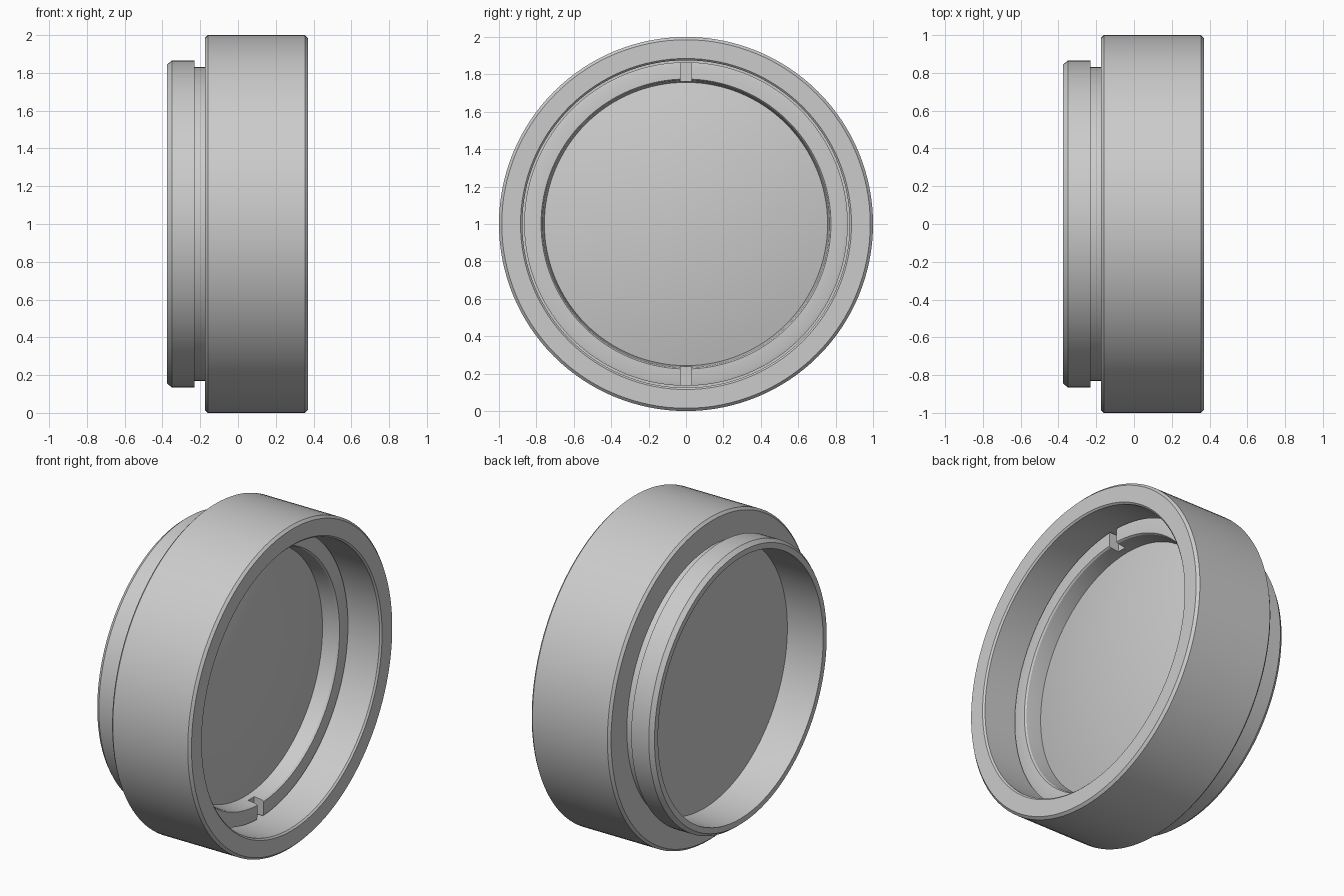
import bpy, bmesh, math
from mathutils import Matrix, Vector

if "Cube" in bpy.data.objects:
    bpy.data.objects.remove(bpy.data.objects["Cube"], do_unlink=True)

grey = bpy.data.materials.new("plain grey")
grey.use_nodes = True
COLOUR = (0.6, 0.6, 0.6, 1)
grey.diffuse_color = COLOUR
grey.node_tree.nodes["Principled BSDF"].inputs["Base Color"].default_value = COLOUR

CENTRE = Vector((0, 0, 1))


def make_object(name, bm):
    bmesh.ops.recalc_face_normals(bm, faces=bm.faces)
    mesh = bpy.data.meshes.new(name)
    bm.to_mesh(mesh)
    bm.free()
    mesh.materials.append(grey)
    obj = bpy.data.objects.new(name, mesh)
    bpy.context.collection.objects.link(obj)
    return obj


def select_only(obj):
    bpy.ops.object.select_all(action='DESELECT')
    obj.select_set(True)
    bpy.context.view_layer.objects.active = obj


def lathe(name, profile, closed=True, steps=128):
    """Revolve (x, radius) points around the horizontal x axis."""
    bm = bmesh.new()
    verts = [bm.verts.new((x, 0, 1 + r)) for x, r in profile]
    edges = [bm.edges.new(pair) for pair in zip(verts, verts[1:])]
    if closed:
        edges.append(bm.edges.new((verts[-1], verts[0])))
    bmesh.ops.spin(bm, geom=verts + edges, cent=CENTRE, axis=(1, 0, 0),
                   angle=math.tau, steps=steps)
    bmesh.ops.remove_doubles(bm, verts=bm.verts, dist=1e-5)
    return make_object(name, bm)


# Housing: wide barrel, rear neck and chamfered rear lip, stepped bore
housing = lathe("housing", [
    (0.37, 0.985), (0.355, 1.0), (-0.16, 1.0), (-0.175, 0.985),
    (-0.175, 0.83), (-0.23, 0.83), (-0.23, 0.865), (-0.35, 0.865),
    (-0.375, 0.845), (-0.375, 0.81), (-0.13, 0.81), (0.03, 0.81),
    (0.03, 0.875), (0.36, 0.875), (0.37, 0.885)])

# Retaining ring with a tapered inner wall
ring = lathe("retaining_ring", [
    (0.15, 0.865), (0.155, 0.845), (0.155, 0.775), (0.145, 0.768),
    (0.05, 0.757), (0.03, 0.757), (0.03, 0.865)])

# Two spanner slots cut across the ring, top and bottom
bm = bmesh.new()
for side in (1, -1):
    bmesh.ops.create_cube(bm, size=1, matrix=Matrix.Translation((0.15, 0, 1 + side * 0.82))
                          @ Matrix.Diagonal((0.12, 0.06, 0.2, 1)))
cutter = make_object("slot_cutter", bm)
cutter.hide_render = True
slots = ring.modifiers.new("slots", 'BOOLEAN')
slots.operation = 'DIFFERENCE'
slots.solver = 'EXACT'
slots.object = cutter
select_only(ring)
bpy.ops.object.modifier_apply(modifier=slots.name)
bpy.data.objects.remove(cutter, do_unlink=True)

# Lens: domed front, flat back
EDGE, SAG, RADIUS = 0.05, 0.09, 0.76
dome = [(EDGE + SAG * (1 - (i / 10) ** 2), RADIUS * i / 10) for i in range(11)]
lens = lathe("lens", dome + [(0.03, 0.76), (0.03, 0.809), (-0.13, 0.809), (-0.13, 0)],
             closed=False)

# Smooth round surfaces, crisp edges
for obj in (housing, ring, lens):
    select_only(obj)
    bpy.ops.object.shade_smooth_by_angle(angle=math.radians(25))
